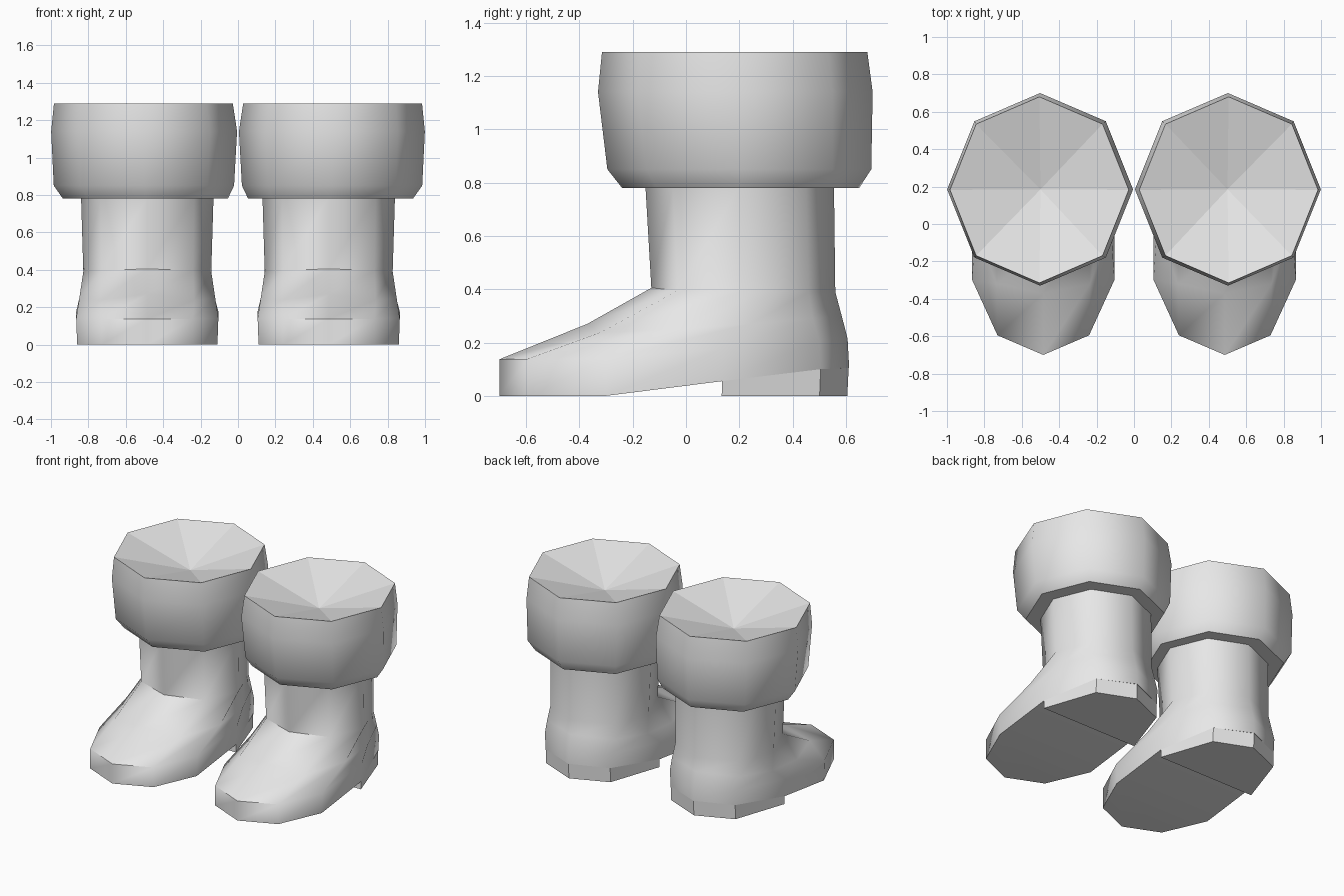
import bpy, bmesh, math

if "Cube" in bpy.data.objects:
    bpy.data.objects.remove(bpy.data.objects["Cube"])

grey = bpy.data.materials.new("boot grey")
grey.diffuse_color = (0.8, 0.8, 0.8, 1)
grey.use_nodes = True
grey.node_tree.nodes["Principled BSDF"].inputs["Base Color"].default_value = grey.diffuse_color


def finish(bm, name, smooth=True):
    bmesh.ops.recalc_face_normals(bm, faces=bm.faces[:])
    for f in bm.faces:
        f.smooth = smooth
    for e in bm.edges:
        if len(e.link_faces) == 2 and e.calc_face_angle(0) > math.radians(52):
            e.smooth = False
    me = bpy.data.meshes.new(name)
    bm.to_mesh(me)
    bm.free()
    me.materials.append(grey)
    ob = bpy.data.objects.new(name, me)
    bpy.context.collection.objects.link(ob)
    return ob


def mirrored_ring(bm, half, cx):
    """Closed ring from points running toe -> side -> heel, mirrored about cx."""
    pts = half + [(-x, y, z) for x, y, z in half[-2:0:-1]]
    return [bm.verts.new((cx + x, y, z)) for x, y, z in pts]


def bridge(bm, a, b):
    n = len(a)
    for i in range(n):
        j = (i + 1) % n
        bm.faces.new((a[i], a[j], b[j], b[i]))


# Foot and leg outlines: toe, toe corner, side, rear side, heel corner, heel
sole_bottom = [(0, -.70, 0), (.245, -.595, 0), (.375, -.30, 0),
               (.375, .135, .055), (.25, .505, .10), (0, .612, .105)]
sole_top = [(0, -.70, .137), (.245, -.595, .138), (.38, -.30, .14),
            (.38, .135, .177), (.26, .50, .207), (0, .606, .215)]
instep = [(0, -.37, .27), (.25, -.32, .238), (.363, -.02, .25),
          (.355, .24, .27), (.26, .475, .29), (0, .584, .30)]
ankle = [(0, -.13, .405), (.245, -.03, .395), (.342, .21, .39),
         (.295, .335, .39), (.245, .46, .39), (0, .56, .39)]
leg_top = [(0, -.152, .785), (.25, -.05, .785), (.354, .20, .785),
           (.302, .325, .785), (.25, .45, .785), (0, .555, .785)]

# Cuff levels: centre x, x radius, front y, back y, z
cuff_levels = [(.495, .441, -.24, .65, .78), (.503, .482, -.295, .695, .85),
               (.502, .497, -.33, .70, 1.14), (.506, .478, -.315, .68, 1.29)]

for side, s in (("left", -1), ("right", 1)):
    cx = .485 * s

    # Foot and leg in one skin
    bm = bmesh.new()
    rings = [mirrored_ring(bm, h, cx)
             for h in (sole_bottom, sole_top, instep, ankle, leg_top)]
    for a, b in zip(rings, rings[1:]):
        bridge(bm, a, b)
    r = rings[0]
    bm.faces.new((r[8], r[9], r[0], r[1], r[2]))
    bm.faces.new((r[2], r[3], r[7], r[8]))
    bm.faces.new((r[3], r[4], r[5], r[6], r[7]))
    finish(bm, side + "_boot")

    # Heel block under the rising sole
    bm = bmesh.new()
    plan = [(.375, .135, .055), (.25, .505, .10), (0, .61, .105),
            (-.25, .505, .10), (-.375, .135, .055)]
    low = [bm.verts.new((cx + x, y * .992, 0)) for x, y, z in plan]
    high = [bm.verts.new((cx + x, y, z)) for x, y, z in plan]
    bridge(bm, low, high)
    bm.faces.new(low)
    finish(bm, side + "_heel", False)

    # Wide eight-sided cuff with a sunken top
    bm = bmesh.new()
    rings = []
    for ux, rx, y0, y1, z in cuff_levels:
        ring = []
        for i in range(8):
            a = i * math.pi / 4
            ring.append(bm.verts.new((s * ux + rx * math.cos(a),
                                      (y0 + y1) / 2 + (y1 - y0) / 2 * math.sin(a), z)))
        rings.append(ring)
    for a, b in zip(rings, rings[1:]):
        bridge(bm, a, b)
    bm.faces.new(rings[0])
    cuff = finish(bm, side + "_cuff")

    # Sunken faceted lid
    bm = bmesh.new()
    rim = [bm.verts.new(v.co) for v in cuff.data.vertices[-8:]]
    mid = bm.verts.new((s * .5, .185, 1.155))
    for i in range(8):
        bm.faces.new((rim[i], rim[(i + 1) % 8], mid))
    bmesh.ops.recalc_face_normals(bm, faces=bm.faces[:])
    bm.normal_update()
    lid = finish(bm, side + "_cuff_top", False)
    if lid.data.polygons[0].normal.z < 0:
        lid.data.flip_normals()
